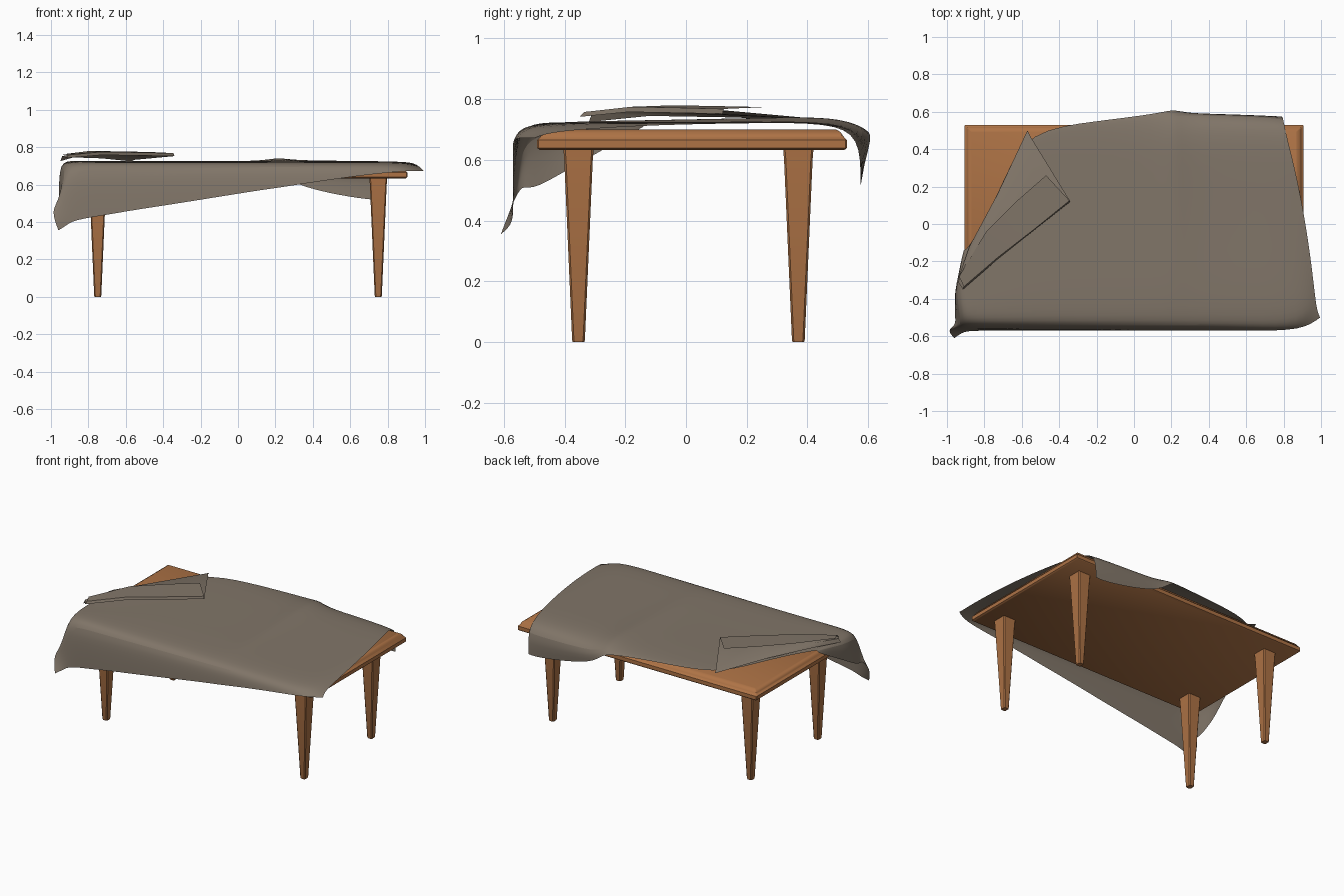
import bpy, bmesh, math
from mathutils import Vector


def material(name, rgb):
    m = bpy.data.materials.new(name)
    m.diffuse_color = (*rgb, 1)
    return m


wood = material("warm wood", (0.42, 0.17, 0.06))
linen = material("grey brown cloth", (0.22, 0.18, 0.14))


def make(name, verts, faces, mat, angle=40, recalc=True):
    me = bpy.data.meshes.new(name)
    me.from_pydata(verts, [], faces)
    if recalc:
        bm = bmesh.new()
        bm.from_mesh(me)
        bmesh.ops.recalc_face_normals(bm, faces=bm.faces)
        bm.to_mesh(me)
        bm.free()
    me.materials.append(mat)
    ob = bpy.data.objects.new(name, me)
    bpy.context.collection.objects.link(ob)
    bpy.ops.object.select_all(action='DESELECT')
    ob.select_set(True)
    bpy.context.view_layer.objects.active = ob
    bpy.ops.object.shade_smooth_by_angle(angle=math.radians(angle))
    return ob


def stacked(name, cx, cy, rings, chamfer, mat):
    """Chamfered rectangles (half x, half y, z) joined into a closed solid."""
    verts, faces = [], []
    for hx, hy, z in rings:
        c = chamfer
        for x, y in ((hx - c, -hy), (hx, c - hy), (hx, hy - c), (hx - c, hy),
                     (c - hx, hy), (-hx, hy - c), (-hx, c - hy), (c - hx, -hy)):
            verts.append((cx + x, cy + y, z))
    n = len(rings)
    for r in range(n - 1):
        for i in range(8):
            j = (i + 1) % 8
            faces.append((r * 8 + i, r * 8 + j, r * 8 + 8 + j, r * 8 + 8 + i))
    faces += [tuple(reversed(range(8))), tuple(range(n * 8 - 8, n * 8))]
    return make(name, verts, faces, mat, 35)


# Table top with a rounded lower lip and a stepped upper slope
stacked("table_top", 0, 0.02,
        [(0.897, 0.502, 0.633), (0.905, 0.51, 0.64), (0.905, 0.51, 0.665),
         (0.897, 0.502, 0.673), (0.893, 0.497, 0.68), (0.885, 0.489, 0.692),
         (0.87, 0.475, 0.70)], 0.004, wood)

# Four tapered legs
for sx, side in ((-1, "left"), (1, "right")):
    for y, end in ((-0.354, "front"), (0.37, "back")):
        stacked(f"{end}_{side}_leg", sx * 0.75, y,
                [(0.017, 0.019, 0), (0.019, 0.021, 0.006),
                 (0.045, 0.047, 0.60), (0.048, 0.05, 0.638)], 0.006, wood)


def sheet(name, rows, levels=0):
    n = len(rows[0])
    verts = [p for row in rows for p in row]
    faces = [(r * n + i, r * n + n + i, r * n + n + i + 1, r * n + i + 1)
             for r in range(len(rows) - 1) for i in range(n - 1)]
    ob = make(name, verts, faces, linen, 50)
    if levels:
        s = ob.modifiers.new("soft drape", 'SUBSURF')
        s.levels = s.render_levels = levels
        s.boundary_smooth = 'PRESERVE_CORNERS'
    return ob


# Cloth strips running front hem -> table top -> back hem:
# front x, front hem z, back x, back y, back edge z, hem y, hem z, wrinkle
strips = [
    (-0.88, 0.41, -0.89, -0.14, 0.725, -0.13, 0.725, 0),
    (-0.72, 0.435, -0.80, 0.00, 0.725, 0.01, 0.725, 0),
    (-0.55, 0.465, -0.69, 0.24, 0.725, 0.25, 0.725, 0),
    (-0.38, 0.49, -0.57, 0.49, 0.722, 0.50, 0.72, 0),
    (-0.10, 0.535, -0.20, 0.53, 0.72, 0.55, 0.715, 0),
    (0.15, 0.575, 0.13, 0.57, 0.71, 0.59, 0.70, 0),
    (0.23, 0.585, 0.21, 0.59, 0.715, 0.615, 0.685, 0.026),
    (0.32, 0.60, 0.29, 0.60, 0.68, 0.59, 0.60, 0.006),
    (0.62, 0.645, 0.55, 0.595, 0.68, 0.58, 0.54, 0.003),
    (0.90, 0.675, 0.74, 0.585, 0.68, 0.575, 0.515, 0),
]
rows = [
    # left hem and the rounded turn over the left edge
    [(-.96, -.61, .355), (-1.0, -.57, .46), (-.955, -.54, .52),
     (-.955, -.51, .50), (-.96, -.42, .55), (-.955, -.35, .59),
     (-.94, -.28, .63), (-.925, -.20, .675), (-.91, -.14, .71)],
    [(-.92, -.58, .38), (-.95, -.565, .48), (-.935, -.545, .64),
     (-.935, -.50, .71), (-.955, -.42, .715), (-.955, -.35, .72),
     (-.94, -.28, .725), (-.92, -.20, .725), (-.90, -.135, .725)],
]
for xf, zf, xb, yb, zb, yh, zh, w in strips:
    row = [(xf, -0.57, zf), (xf, -0.565, (zf + 0.69) / 2),
           (xf, -0.55, 0.70), (xf, -0.49, 0.725)]
    inner = yb - 0.10 if yb > 0.3 else yb - 0.04
    a, b = Vector((xf, -0.49, 0.723)), Vector((xb, inner, 0.725 + w))
    row += [tuple(a.lerp(b, t)) for t in (0.35, 0.75)]
    row += [tuple(b), (xb, yb, zb), (xb, yh, zh)]
    rows.append(row)
# free right edge, drooping at the front corner
rows.append([(.995, -.50, .672), (.985, -.48, .68), (.975, -.44, .69),
             (.965, -.36, .70), (.935, -.10, .716), (.875, .24, .722),
             (.815, .47, .722), (.795, .575, .68), (.79, .575, .52)])
sheet("tablecloth", rows, 2)

# Corner of the cloth turned over onto the table, with its edge folded back
turned = [(-.57, .50, .724), (-.73, .16, .74), (-.88, -.12, .745), (-.95, -.32, .725)]
raised = [(-.555, .47, .732), (-.71, .14, .762), (-.86, -.12, .768), (-.94, -.31, .752)]
crease = [(-.34, .12, .752), (-.53, -.03, .755), (-.73, -.19, .758), (-.915, -.35, .742)]
lip = [(-.345, .125, .768), (-.53, -.025, .772), (-.73, -.18, .775), (-.91, -.335, .758)]
strip_edge = [(-.47, .26, .774), (-.63, .12, .777), (-.79, -.04, .78), (-.935, -.28, .762)]
sheet("turned_corner", [turned, raised, crease])
sheet("folded_edge", [crease, lip, strip_edge])
